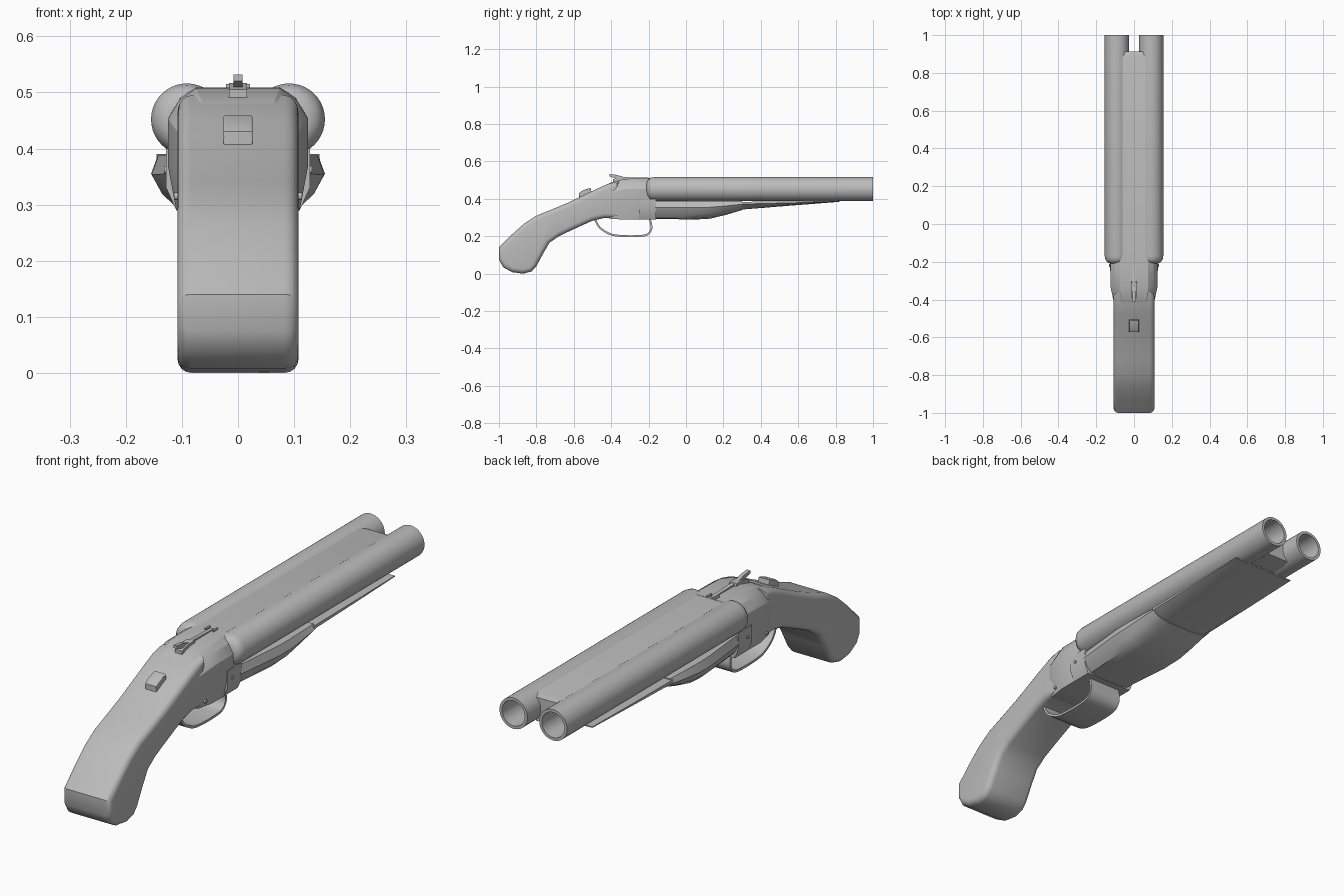
import bpy, bmesh, math
from mathutils import Matrix, Vector

if "Cube" in bpy.data.objects:
    bpy.data.objects.remove(bpy.data.objects["Cube"])

steel = bpy.data.materials.new("plain_grey")
steel.diffuse_color = (0.5, 0.5, 0.5, 1)
steel.use_nodes = True
steel.node_tree.nodes["Principled BSDF"].inputs["Base Color"].default_value = steel.diffuse_color


def finish(name, bm, angle=35):
    bmesh.ops.recalc_face_normals(bm, faces=bm.faces)
    me = bpy.data.meshes.new(name)
    bm.to_mesh(me)
    bm.free()
    me.materials.append(steel)
    ob = bpy.data.objects.new(name, me)
    bpy.context.collection.objects.link(ob)
    bpy.ops.object.select_all(action='DESELECT')
    ob.select_set(True)
    bpy.context.view_layer.objects.active = ob
    bpy.ops.object.shade_smooth_by_angle(angle=math.radians(angle))
    return ob


def loft(name, sections, angle=35):
    """Skin mirrored half sections: each is (y, [(x, z), ...]) from bottom to top."""
    bm = bmesh.new()
    rings = []
    for y, half in sections:
        full = half + [(-x, z) for x, z in reversed(half)]
        rings.append([bm.verts.new((x, y, z)) for x, z in full])
    n = len(rings[0])
    for a, b in zip(rings, rings[1:]):
        for i in range(n):
            j = (i + 1) % n
            bm.faces.new((a[i], a[j], b[j], b[i]))
    bm.faces.new(rings[0])
    bm.faces.new(rings[-1])
    return finish(name, bm, angle)


def slab(name, outline, half_width, bevel=0, x=0):
    """Extrude a side outline (y, z) across x, rounding the rims."""
    bm = bmesh.new()
    f = bm.faces.new([bm.verts.new((x - half_width, y, z)) for y, z in outline])
    out = bmesh.ops.extrude_face_region(bm, geom=[f])
    bmesh.ops.translate(bm, vec=(2 * half_width, 0, 0),
                        verts=[v for v in out['geom'] if isinstance(v, bmesh.types.BMVert)])
    if bevel:
        rims = [e for e in bm.edges if abs(e.verts[0].co.x - e.verts[1].co.x) < 1e-6]
        bmesh.ops.bevel(bm, geom=rims, offset=bevel, segments=4, profile=0.5,
                        affect='EDGES', clamp_overlap=False)
    return finish(name, bm)


def smooth_path(pts, steps=4):
    """Catmull-Rom curve through the points."""
    p = [Vector(q) for q in [pts[0]] + pts + [pts[-1]]]
    out = []
    for i in range(1, len(p) - 2):
        a, b, c, d = p[i - 1:i + 3]
        for s in range(steps):
            t = s / steps
            out.append(0.5 * (2 * b + (c - a) * t + (2 * a - 5 * b + 4 * c - d) * t * t
                              + (3 * b - a - 3 * c + d) * t ** 3))
    return out + [p[-1]]


# Twin hollow barrels with rounded breech ends
barrel_profile = [(0, -0.21), (0.035, -0.21), (0.05, -0.203), (0.06, -0.19), (0.064, -0.17),
                  (0.064, 1), (0.052, 1), (0.052, 0), (0, 0)]
for side, x in (("left", -0.091), ("right", 0.091)):
    bm = bmesh.new()
    vs = [bm.verts.new((r, y, 0)) for r, y in barrel_profile]
    es = [bm.edges.new(e) for e in zip(vs, vs[1:])]
    bmesh.ops.spin(bm, geom=vs + es, cent=(0, 0, 0), axis=(0, 1, 0),
                   angle=2 * math.pi, steps=40)
    bmesh.ops.remove_doubles(bm, verts=bm.verts, dist=1e-5)
    bmesh.ops.translate(bm, vec=(x, 0, 0.452), verts=bm.verts)
    finish(side + "_barrel", bm)

# Rib filling the gap between the barrels
rib = [(0.06, 0.395), (0.028, 0.452), (0.06, 0.508)]
rib_end = [(0.05, 0.40), (0.028, 0.452), (0.05, 0.498)]
loft("barrel_rib", [(-0.19, rib), (0.88, rib), (0.913, rib_end)])


# Receiver block with chamfered shoulders
def receiver(w, zb, zt):
    return [(0.88 * w, zb), (w, zb + 0.08), (w, zt - 0.055),
            (0.82 * w, zt - 0.018), (0.6 * w, zt)]


loft("receiver", [(-0.42, receiver(0.104, 0.30, 0.478)), (-0.40, receiver(0.110, 0.292, 0.488)),
                  (-0.33, receiver(0.125, 0.29, 0.507)), (-0.21, receiver(0.125, 0.29, 0.509)),
                  (-0.16, receiver(0.108, 0.29, 0.509))], 25)

# Lower receiver cheeks in front of the breech
loft("receiver_knuckle", [(-0.25, [(0.11, 0.29), (0.128, 0.33), (0.128, 0.40)]),
                          (-0.16, [(0.11, 0.29), (0.128, 0.33), (0.128, 0.40)])], 25)

# Curved pistol grip
slab("grip", [(-0.36, 0.495), (-0.42, 0.479), (-0.48, 0.452), (-0.55, 0.418), (-0.63, 0.38),
              (-0.72, 0.342), (-0.80, 0.31), (-0.865, 0.268), (-0.93, 0.21), (-1.0, 0.14),
              (-1.0, 0.075), (-0.978, 0.035), (-0.93, 0.008), (-0.87, 0.0), (-0.825, 0.012),
              (-0.80, 0.04), (-0.765, 0.105), (-0.73, 0.165), (-0.68, 0.2), (-0.60, 0.238),
              (-0.50, 0.283), (-0.44, 0.297), (-0.36, 0.297)], 0.108, 0.025)


# Wooden-style forend, widest in the middle
def forend(w, zb, zt=0.388):
    return [(0.45 * w, zb), (0.72 * w, zb + 0.006), (0.88 * w, zb + (zt - zb) * 0.3),
            (w, zb + (zt - zb) * 0.65), (0.92 * w, zt)]


loft("forend", [(-0.165, forend(0.13, 0.292)), (-0.05, forend(0.143, 0.291)),
                (0.06, forend(0.154, 0.29)), (0.13, forend(0.155, 0.294)),
                (0.22, forend(0.152, 0.316)), (0.30, forend(0.148, 0.34))])

# Thin wedge tapering forward under the barrels
loft("forend_wedge", [(0.29, [(0.06, 0.342), (0.12, 0.352), (0.147, 0.372), (0.145, 0.384)]),
                      (0.55, [(0.06, 0.363), (0.12, 0.368), (0.146, 0.378), (0.145, 0.386)]),
                      (0.82, [(0.06, 0.384), (0.12, 0.385), (0.145, 0.386), (0.145, 0.39)])])

# Trigger guard: thin band swept along a bow
path = smooth_path([(-0.49, 0.287), (-0.465, 0.243), (-0.41, 0.208), (-0.35, 0.197),
                    (-0.26, 0.196), (-0.205, 0.205), (-0.18, 0.24), (-0.188, 0.295)])
inner = []
for i, p in enumerate(path):
    d = (path[min(i + 1, len(path) - 1)] - path[max(i - 1, 0)]).normalized()
    inner.append(p + Vector((-d.y, d.x)) * 0.01)
slab("trigger_guard", [tuple(p) for p in path + inner[::-1]], 0.075)

# Top lever with its base, and the rear sight posts
slab("lever_base", [(-0.39, 0.485), (-0.39, 0.505), (-0.35, 0.517), (-0.31, 0.517),
                    (-0.30, 0.50)], 0.016)
slab("top_lever", [(-0.41, 0.532), (-0.41, 0.52), (-0.36, 0.505), (-0.17, 0.503),
                   (-0.17, 0.512), (-0.33, 0.516), (-0.37, 0.528)], 0.008)
for side, x in (("left", -0.017), ("right", 0.017)):
    slab(side + "_sight_post", [(-0.19, 0.50), (-0.19, 0.515), (-0.16, 0.515), (-0.16, 0.50)],
         0.004, x=x)

# Sliding safety catch on the grip
slab("safety_catch", [(-0.572, 0.405), (-0.572, 0.43), (-0.55, 0.446), (-0.51, 0.459),
                      (-0.505, 0.435)], 0.026, 0.003)

# Pins on the receiver sides
for side, s in (("left", -1), ("right", 1)):
    for i, (y, z) in enumerate([(-0.22, 0.362), (-0.37, 0.315)]):
        bm = bmesh.new()
        w = 0.126 if i == 0 else 0.108
        bmesh.ops.create_cone(bm, cap_ends=True, segments=12, radius1=0.007, radius2=0.007,
                              depth=0.012, matrix=Matrix.Translation((s * w, y, z))
                              @ Matrix.Rotation(math.pi / 2, 4, 'Y'))
        finish(f"{side}_pin_{i + 1}", bm)
